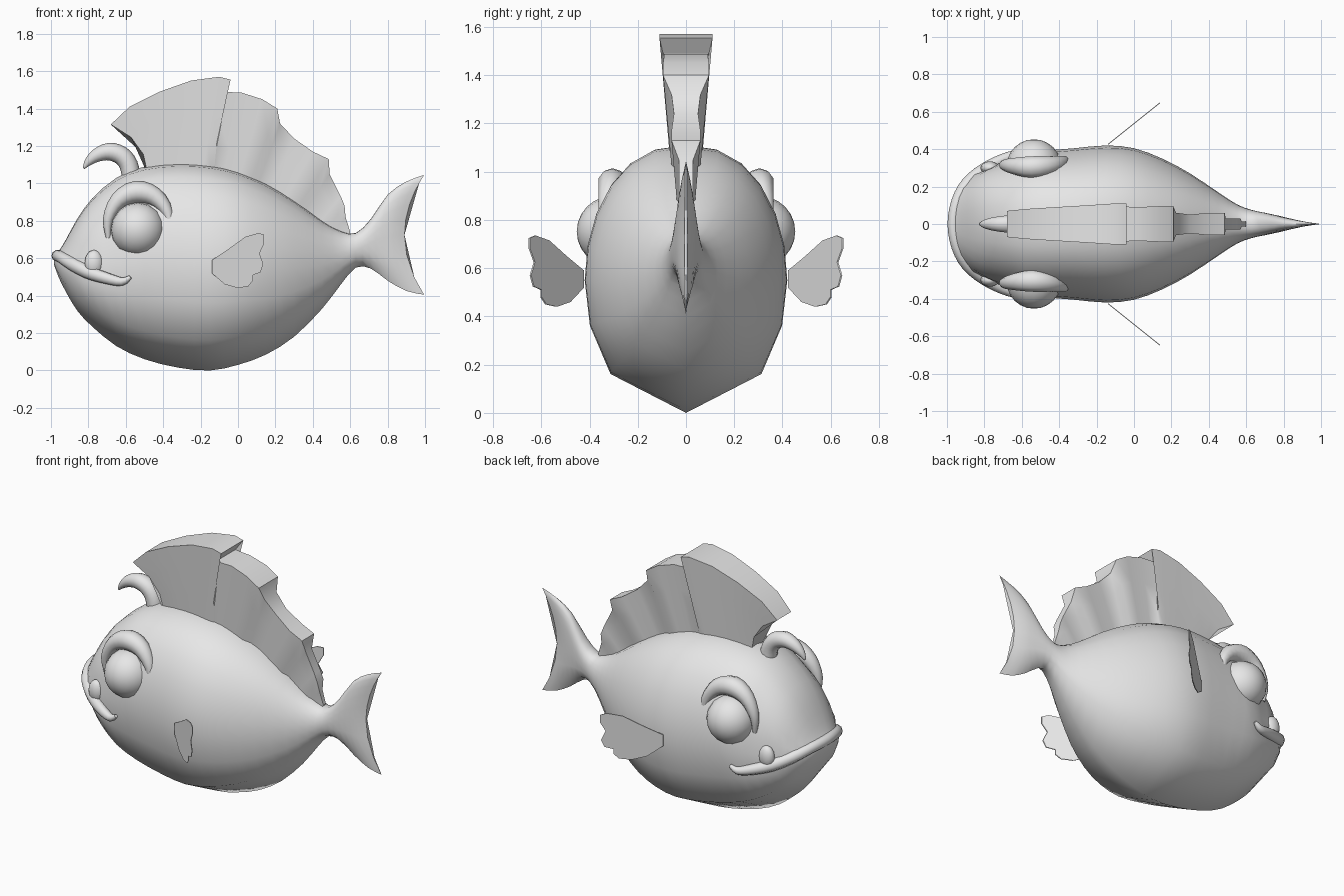
import bpy, bmesh, math
from mathutils import Vector

if "Cube" in bpy.data.objects:
    bpy.data.objects.remove(bpy.data.objects["Cube"])

grey = bpy.data.materials.new("plain_grey")
grey.diffuse_color = (0.8, 0.8, 0.8, 1)
grey.use_nodes = True
grey.node_tree.nodes["Principled BSDF"].inputs["Base Color"].default_value = grey.diffuse_color


def finish(name, bm, angle=50):
    bmesh.ops.recalc_face_normals(bm, faces=bm.faces)
    me = bpy.data.meshes.new(name)
    bm.to_mesh(me)
    bm.free()
    me.materials.append(grey)
    ob = bpy.data.objects.new(name, me)
    bpy.context.collection.objects.link(ob)
    bpy.ops.object.select_all(action='DESELECT')
    ob.select_set(True)
    bpy.context.view_layer.objects.active = ob
    bpy.ops.object.shade_smooth_by_angle(angle=math.radians(angle))
    return ob


def loft(name, rings, angle=50):
    """Skin closed rings of equal length and cap both ends."""
    bm = bmesh.new()
    vs = [[bm.verts.new(p) for p in r] for r in rings]
    n = len(rings[0])
    for a, b in zip(vs, vs[1:]):
        for i in range(n):
            j = (i + 1) % n
            bm.faces.new((a[i], a[j], b[j], b[i]))
    bm.faces.new(vs[0])
    bm.faces.new(vs[-1])
    return finish(name, bm, angle)


def smooth_path(pts, steps=3):
    """Catmull-Rom subdivision of a list of number tuples."""
    out = []
    for i in range(len(pts) - 1):
        p0, p1 = pts[max(i - 1, 0)], pts[i]
        p2, p3 = pts[i + 1], pts[min(i + 2, len(pts) - 1)]
        for k in range(steps):
            t = k / steps
            out.append(tuple(0.5 * (2 * b + (c - a) * t + (2 * a - 5 * b + 4 * c - d) * t * t
                                    + (3 * b - a - 3 * c + d) * t ** 3)
                             for a, b, c, d in zip(p0, p1, p2, p3)))
    return out + [pts[-1]]


def tube(name, pts, side, sides=10):
    """Round tube through (x, y, z, radius) points."""
    pts = smooth_path(pts)
    rings = []
    for i, p in enumerate(pts):
        tan = Vector(pts[min(i + 1, len(pts) - 1)][:3]) - Vector(pts[max(i - 1, 0)][:3])
        u = tan.cross(Vector(side)).normalized()
        v = tan.cross(u).normalized()
        rings.append([Vector(p[:3]) + p[3] * (u * math.cos(a) + v * math.sin(a))
                      for a in (2 * math.pi * k / sides for k in range(sides))])
    return loft(name, rings, 70)


def ball(name, centre, scale, u=16, v=12):
    bm = bmesh.new()
    bmesh.ops.create_uvsphere(bm, u_segments=u, v_segments=v, radius=1)
    for w in bm.verts:  # poles point sideways
        x, y, z = w.co
        w.co = (centre[0] + x * scale[0], centre[1] + z * scale[1], centre[2] + y * scale[2])
    return finish(name, bm, 70)


# Body and tail: centre x, edge x, top, bottom, half width
stations = [
    (-.985, -.985, .61, .57, .03), (-.96, -.96, .635, .50, .13), (-.92, -.92, .70, .42, .20),
    (-.86, -.86, .81, .32, .265), (-.78, -.78, .92, .235, .32), (-.65, -.65, 1.03, .13, .37),
    (-.5, -.5, 1.09, .06, .39), (-.32, -.32, 1.11, .015, .405), (-.15, -.15, 1.10, 0, .42),
    (0, 0, 1.065, .03, .405), (.15, .15, 1.0, .085, .35), (.3, .3, .91, .18, .27),
    (.45, .45, .80, .33, .17), (.55, .55, .745, .46, .105), (.63, .63, .735, .55, .075),
    (.70, .71, .81, .545, .06), (.77, .80, .94, .48, .045), (.83, .90, 1.01, .425, .03),
    (.89, .995, 1.045, .405, .006)]
half = [0, 45, 70, 90, 105, 120, 135, 150, 165, 180]
angles = half + [360 - a for a in half[-2:0:-1]]


def lip_height(x):
    return .62 - .36 * (x + .96)


rings = []
for xc, xe, top, bot, w in smooth_path(stations, 2):
    ring = []
    for a in angles:
        s, c = -math.cos(math.radians(a)), math.sin(math.radians(a))
        y = math.copysign(abs(c) ** .85, c) * w
        z = (top + bot) / 2 + s * (top - bot) / 2
        if xc < -.6 and z > lip_height(xc):  # upper jaw sits inside the lower lip
            y *= .93
        ring.append((xc + (xe - xc) * s * s, y, z))
    rings.append(ring)
loft("body_and_tail", rings, 60)


def body_top(x):
    for a, b in zip(stations, stations[1:]):
        if a[0] <= x <= b[0]:
            return a[2] + (b[2] - a[2]) * (x - a[0]) / (b[0] - a[0])


# Dorsal fin: base x, outer x, outer z, outer half thickness
rays = [
    (-.48, -.68, 1.315, .07), (-.44, -.58, 1.41, .08), (-.36, -.42, 1.49, .09),
    (-.27, -.25, 1.55, .10), (-.19, -.10, 1.57, .11), (-.15, -.04, 1.555, .11),
    (-.13, -.085, 1.49, .095), (-.08, .02, 1.485, .09), (0, .13, 1.45, .095),
    (.06, .21, 1.40, .095), (.10, .225, 1.32, .06), (.16, .30, 1.24, .05),
    (.24, .40, 1.17, .06), (.31, .485, 1.13, .06), (.34, .49, 1.05, .03),
    (.42, .55, .93, .03), (.46, .57, .88, .03), (.50, .575, .82, .015), (.57, .60, .74, .012)]
rings = []
for k, (bx, ox, oz, t) in enumerate(rays):
    bz = body_top(bx) - .05
    bow = (.045, .02)[k] if k < 2 else 0  # hollow leading edge
    line = []
    for f in (0, .33, .66, 1):
        q = bow * 4 * f * (1 - f)
        line.append((bx + (ox - bx) * f + q, t * (.6 + .4 * f), bz + (oz - bz) * f + q * .6))
    rings.append(line + [(x, -y, z) for x, y, z in reversed(line)])
loft("dorsal_fin", rings, 40)

# Curled forehead lure
tube("forehead_lure", [(-.57, 0, 1.03, .05), (-.585, 0, 1.10, .05), (-.625, 0, 1.15, .05),
                       (-.69, 0, 1.17, .047), (-.755, 0, 1.15, .036), (-.80, 0, 1.115, .022),
                       (-.825, 0, 1.08, .006)], (0, 1, 0))

# Lower lip wrapping round the jaw
lip = [(-.965, 0, .613, .032), (-.945, .12, .605, .032), (-.89, .215, .572, .036),
       (-.80, .29, .525, .036), (-.70, .345, .492, .031), (-.62, .375, .475, .023),
       (-.575, .385, .50, .010)]
tube("lower_lip", [(x, -y, z, r) for x, y, z, r in reversed(lip)] + lip[1:], (0, 0, 1))

# Pectoral fin outline in x, z
fin_outline = [(-.14, .59), (-.14, .52), (-.07, .46), (0, .44), (.055, .45), (.08, .48), (.08, .51),
               (.12, .525), (.135, .57), (.115, .625), (.14, .68), (.14, .725), (.11, .735),
               (.04, .715), (-.05, .65)]

for side, word in ((-1, "left"), (1, "right")):
    ball("eye_" + word, (-.535, side * .308, .752), (.146, .145, .146))
    ball("tooth_" + word, (-.77, side * .30, .575), (.05, .035, .07), 12, 8)
    # Brow ridge over the eye
    brow = []
    for a, y, r in ((-10, .345, .012), (25, .335, .03), (60, .315, .05), (95, .305, .06),
                    (130, .31, .045), (165, .315, .028), (195, .31, .012)):
        c = math.radians(a)
        brow.append((-.53 + .17 * math.cos(c), side * y, .76 + .195 * math.sin(c), r))
    tube("brow_" + word, brow, (0, 1, 0))
    # Thin pectoral fin sweeping out and back
    thick = .003
    rings = [[(x, side * (.425 + .8 * (x + .14) + d), z) for x, z in fin_outline]
             for d in (-thick, thick)]
    loft("pectoral_fin_" + word, rings, 30)
